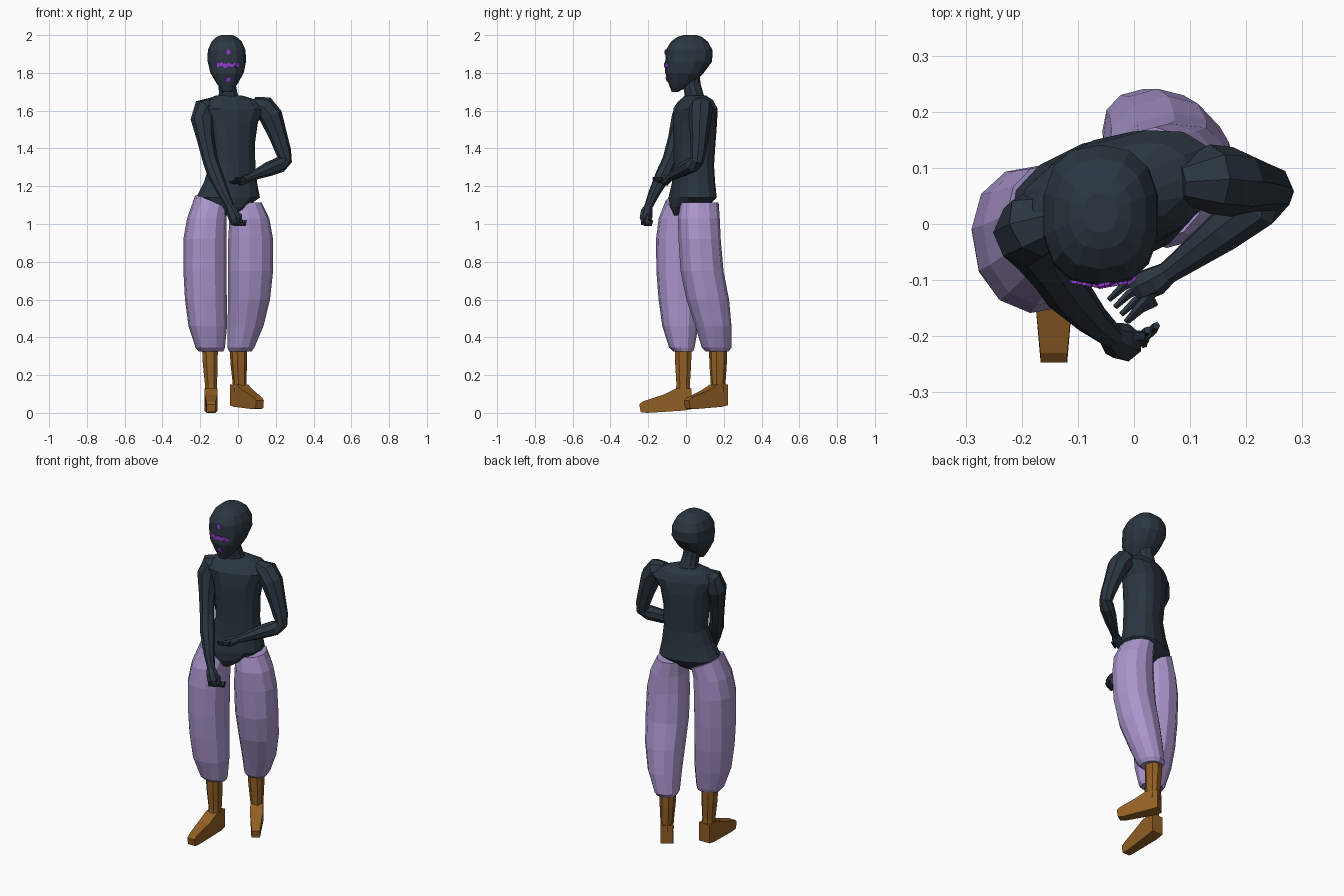
import bpy, bmesh, math
from mathutils import Vector, Matrix
from mathutils.bvhtree import BVHTree


def material(name, rgb):
    m = bpy.data.materials.new(name)
    m.diffuse_color = (*rgb, 1)
    return m


SLATE = material("dark slate", (0.024, 0.037, 0.052))
LILAC = material("lilac cloth", (0.40, 0.30, 0.60))
BROWN = material("brown leather", (0.29, 0.115, 0.018))
VIOLET = material("violet marks", (0.28, 0.045, 0.60))


def finish(name, bm, mat):
    bmesh.ops.recalc_face_normals(bm, faces=bm.faces)
    me = bpy.data.meshes.new(name)
    bm.to_mesh(me)
    bm.free()
    me.materials.append(mat)
    ob = bpy.data.objects.new(name, me)
    bpy.context.collection.objects.link(ob)
    return ob


def skin(name, rings, mat):
    """Bridge rings of points and cap both ends."""
    bm = bmesh.new()
    rows = [[bm.verts.new(p) for p in r] for r in rings]
    n = len(rows[0])
    for a, b in zip(rows, rows[1:]):
        for i in range(n):
            j = (i + 1) % n
            bm.faces.new((a[i], a[j], b[j], b[i]))
    bm.faces.new(rows[0])
    bm.faces.new(rows[-1])
    return finish(name, bm, mat)


def soft(c, power):
    return math.copysign(abs(c) ** power, c)


def loft(name, sections, mat, n=12, turn=0, power=1.0):
    """Stack of horizontal rings: x, y, z, rx, ry, slope across x."""
    rings = []
    t = math.radians(turn)
    for x, y, z, rx, ry, *slope in sections:
        ring = []
        for i in range(n):
            a = 2 * math.pi * (i + 0.5) / n
            u, v = rx * soft(math.cos(a), power), ry * soft(math.sin(a), power)
            dz = slope[0] * u if slope else 0
            ring.append((x + u * math.cos(t) - v * math.sin(t),
                         y + u * math.sin(t) + v * math.cos(t), z + dz))
        rings.append(ring)
    return skin(name, rings, mat)


def tube(name, path, mat, n=8):
    """Limb along points: x, y, z, radius."""
    pts = [Vector(p[:3]) for p in path]
    rings = []
    for k, p in enumerate(pts):
        d = (pts[min(k + 1, len(pts) - 1)] - pts[max(k - 1, 0)]).normalized()
        u = Vector((0, 1, 0)).cross(d).normalized()
        v = d.cross(u)
        rings.append([p + path[k][3] * (u * math.cos(a) + v * math.sin(a))
                      for a in (2 * math.pi * i / n for i in range(n))])
    return skin(name, rings, mat)


def boot_foot(name, heel, angle, length, lift):
    """Side profile of the shoe given width, narrowed at the toe."""
    profile = [(-.045, .02), (-.045, .13), (.035, .13), (.10, .098),
               (.215, .06), (.232, .045), (.225, .004), (.19, 0), (0, .012)]
    rings = []
    for side in (-1, 1):
        ring = []
        for u, z in profile:
            w = 0.035 if u < 0.18 else 0.024
            ring.append((side * w, -u * length, z + lift))
        rings.append(ring)
    ob = skin(name, rings, BROWN)
    ob.data.transform(Matrix.Translation((*heel, 0)) @ Matrix.Rotation(math.radians(angle), 4, 'Z'))


# torso and neck, turned slightly to the figure's left
loft("torso", [(-.058, -.01, 1.045, .028, .055), (-.056, .015, 1.09, .10, .095),
               (-.053, .035, 1.14, .172, .115), (-.04, .04, 1.22, .142, .105),
               (-.03, .042, 1.31, .122, .10), (-.035, .045, 1.43, .125, .105),
               (-.035, .048, 1.54, .142, .108), (-.03, .05, 1.61, .185, .10),
               (-.038, .055, 1.655, .145, .075), (-.048, .05, 1.68, .07, .052)],
     SLATE, 14, 20, .85)
loft("neck", [(-.048, .05, 1.64, .07, .055), (-.052, .042, 1.69, .052, .05),
              (-.057, .03, 1.74, .048, .048), (-.06, .02, 1.80, .048, .05)], SLATE, 10)

# head
head = loft("head", [(-.056, -.058, 1.70, .024, .018), (-.057, -.028, 1.745, .058, .065),
                     (-.058, -.008, 1.80, .09, .102), (-.059, .014, 1.86, .104, .124),
                     (-.06, .017, 1.92, .102, .124), (-.06, .018, 1.965, .082, .098),
                     (-.06, .02, 1.99, .055, .065), (-.06, .02, 2.0, .03, .035)],
            SLATE, 14, 0, .8)

# face marks: small thin plates laid on the head surface
tree = BVHTree.FromPolygons([v.co.copy() for v in head.data.vertices],
                            [tuple(p.vertices) for p in head.data.polygons])
marks = [(-.053, 1.91, .014), (-.053, 1.767, .014), (-.102, 1.842, .012),
         (-.084, 1.847, .011), (-.068, 1.838, .013), (-.052, 1.843, .012),
         (-.036, 1.838, .011), (-.02, 1.845, .010), (-.006, 1.84, .013)]
bm = bmesh.new()
for x, z, r in marks:
    hit, normal, _, _ = tree.ray_cast(Vector((x, -1, z)), Vector((0, 1, 0)))
    if hit is None:
        continue
    if normal.y > 0:
        normal = -normal
    mat = Matrix.Translation(hit + normal * .002) @ normal.to_track_quat('Z', 'Y').to_matrix().to_4x4()
    bmesh.ops.create_cone(bm, cap_ends=True, segments=8, radius1=r, radius2=r, depth=.006, matrix=mat)
finish("face_marks", bm, VIOLET)

# arms
tube("right_arm", [(-.12, .02, 1.635, .04), (-.175, .0, 1.61, .062), (-.188, -.015, 1.555, .063),
                   (-.172, -.05, 1.45, .046), (-.148, -.085, 1.34, .04), (-.12, -.12, 1.26, .042),
                   (-.075, -.17, 1.16, .03), (-.04, -.2, 1.09, .022)], SLATE)
tube("left_arm", [(.08, .075, 1.64, .035), (.135, .08, 1.62, .062), (.175, .075, 1.57, .062),
                  (.215, .07, 1.46, .048), (.24, .065, 1.385, .042), (.25, .058, 1.335, .036),
                  (.225, .035, 1.315, .042), (.16, -.012, 1.29, .038),
                  (.08, -.072, 1.255, .024), (.055, -.09, 1.245, .02)], SLATE)

# right hand: closed fist
tube("right_palm", [(-.045, -.197, 1.095, .022), (-.03, -.207, 1.065, .032),
                    (-.016, -.212, 1.03, .034), (-.01, -.213, 1.005, .024)], SLATE, 7)
for i in range(4):
    k = i * .016
    tube(f"right_finger_{i + 1}", [(-.036 + k, -.225 + k * .5, 1.04, .010), (-.03 + k, -.23 + k * .5, 1.0, .010),
                                   (-.014 + k, -.212 + k * .5, .995, .009), (-.008 + k, -.205 + k * .5, 1.02, .007)],
         SLATE, 5)
tube("right_thumb", [(-.02, -.2, 1.07, .012), (.012, -.2, 1.045, .011), (.018, -.215, 1.01, .007)], SLATE, 5)

# left hand: open, fingers reaching over the other forearm
tube("left_palm", [(.062, -.085, 1.248, .02), (.04, -.1, 1.238, .027),
                   (.015, -.11, 1.228, .028), (-.0, -.12, 1.225, .018)], SLATE, 7)
for i in range(4):
    dx, dy, dz = .011 * i, -.013 * i, .004 * i
    tube(f"left_finger_{i + 1}", [(.005 + dx, -.1 + dy, 1.225 + dz, .009),
                                  (-.02 + dx, -.112 + dy, 1.215 + dz, .008),
                                  (-.045 + dx, -.135 + dy, 1.222 + dz, .005)], SLATE, 5)
tube("left_thumb", [(.045, -.108, 1.24, .011), (.015, -.142, 1.24, .009), (-.015, -.175, 1.243, .005)], SLATE, 5)

# baggy trouser legs, higher on the outside of the hip
loft("right_trouser_leg", [(-.143, -.015, .325, .066, .052), (-.147, -.022, .345, .078, .066),
                           (-.16, -.03, .46, .102, .095), (-.17, -.03, .60, .11, .115),
                           (-.175, -.03, .75, .113, .127), (-.175, -.027, .92, .113, .132),
                           (-.165, -.02, 1.03, .103, .125), (-.142, .0, 1.115, .083, .108, -.45)],
     LILAC, 12, 10, .92)
loft("left_trouser_leg", [(.012, .165, .325, .058, .06), (.015, .162, .345, .07, .078),
                          (.04, .145, .46, .094, .095), (.058, .115, .60, .11, .112),
                          (.066, .085, .75, .119, .112), (.067, .072, .92, .118, .11),
                          (.06, .068, 1.03, .104, .11), (.04, .073, 1.115, .082, .1, -.0)],
     LILAC, 12, 15, .92)

# boots: square shafts and wedge feet
for side, (x, y), angle, length, lift in (("right", (-.143, -.015), 0, 1.0, 0),
                                          ("left", (.008, .17), 33, .86, .02)):
    loft(f"{side}_boot_shaft", [(x, y, .11, .035, .042), (x, y, .15, .034, .038),
                                (x - .004, y, .26, .042, .045), (x - .006, y, .36, .045, .048)],
         BROWN, 8, angle * .5, .8)
    boot_foot(f"{side}_boot_foot", (x, y), angle, length, lift)
